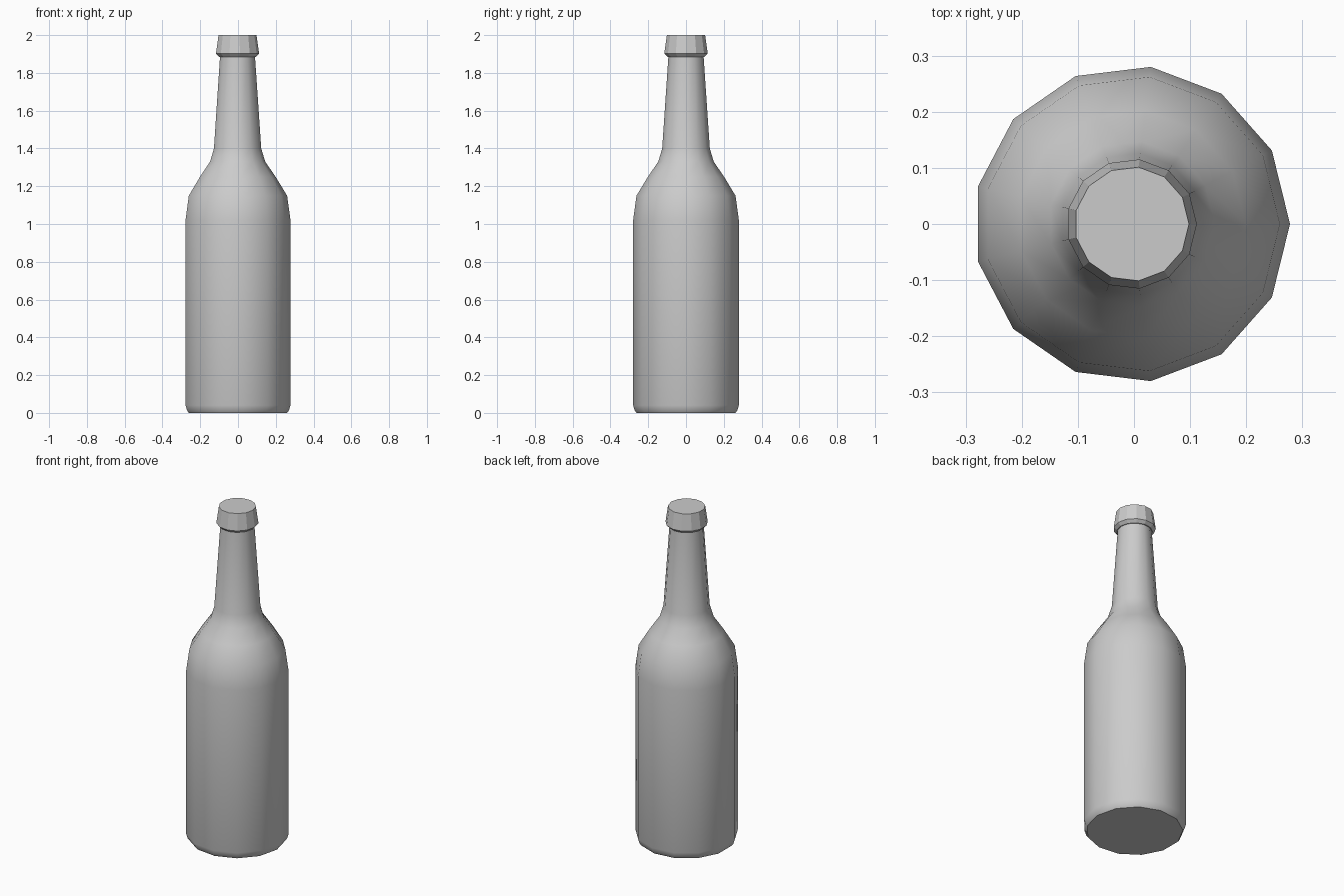
import bpy, bmesh, math

if "Cube" in bpy.data.objects:
    bpy.data.objects.remove(bpy.data.objects["Cube"])

SIDES = 13
OFFSET_X = -0.004  # odd side count: shift so the bounds are centred


def lathe(name, profile, smooth, cap_bottom=False, cap_top=False):
    """Revolve (radius, z) points into a 13-sided shell."""
    bm = bmesh.new()
    rings = []
    for r, z in profile:
        ring = []
        for i in range(SIDES):
            a = 2 * math.pi * i / SIDES
            ring.append(bm.verts.new((OFFSET_X + r * math.cos(a), r * math.sin(a), z)))
        rings.append(ring)
    for lo, hi in zip(rings, rings[1:]):
        for i in range(SIDES):
            j = (i + 1) % SIDES
            bm.faces.new((lo[i], lo[j], hi[j], hi[i]))
    if cap_bottom:
        bm.faces.new(rings[0][::-1])
    if cap_top:
        bm.faces.new(rings[-1])
    for f in bm.faces:
        f.smooth = smooth
    mesh = bpy.data.meshes.new(name)
    bm.to_mesh(mesh)
    bm.free()
    if smooth:
        mesh.set_sharp_from_angle(angle=math.radians(40))
    obj = bpy.data.objects.new(name, mesh)
    bpy.context.collection.objects.link(obj)
    return obj


# Body, shoulder and neck
lathe("bottle_body", [
    (0.264, 0.0), (0.273, 0.012), (0.282, 0.04),
    (0.282, 1.02), (0.264, 1.15), (0.203, 1.25),
    (0.148, 1.33), (0.127, 1.40), (0.094, 1.885),
], smooth=True, cap_bottom=True)

# Faceted, tapered lip with a closed top
lathe("bottle_lip", [
    (0.094, 1.885), (0.099, 1.885), (0.116, 1.902), (0.102, 2.0),
], smooth=False, cap_top=True)
